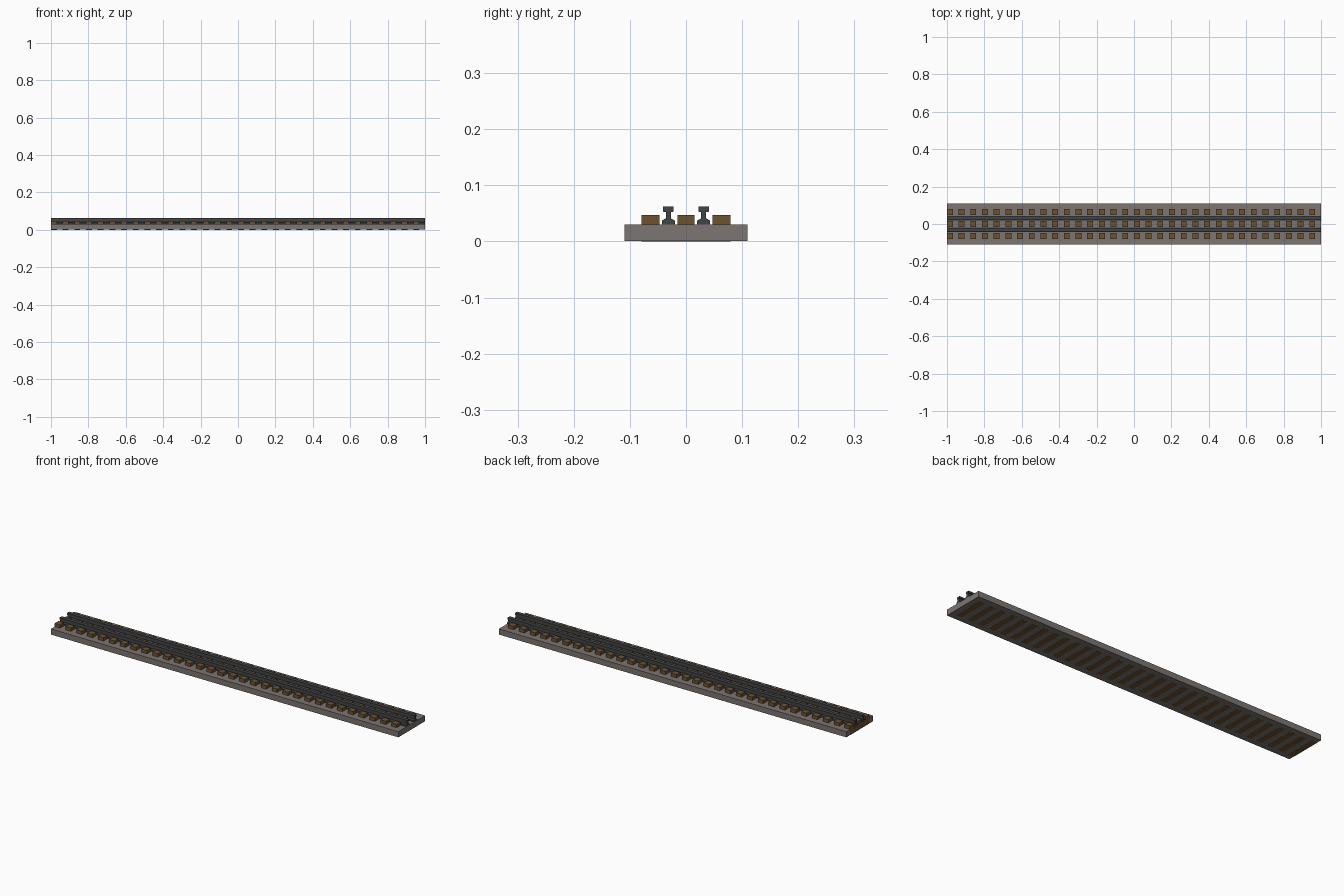
import bpy

if "Cube" in bpy.data.objects:
    bpy.data.objects.remove(bpy.data.objects["Cube"])


def material(name, rgb):
    m = bpy.data.materials.new(name)
    m.diffuse_color = (*rgb, 1)
    m.use_nodes = True
    m.node_tree.nodes["Principled BSDF"].inputs["Base Color"].default_value = m.diffuse_color
    return m


GRAVEL = material("grey_gravel", (0.20, 0.178, 0.168))
WOOD = material("brown_wood", (0.15, 0.085, 0.03))
STEEL = material("dark_steel", (0.055, 0.056, 0.06))


def extrude_x(name, profile, x0, x1, mat):
    """Solid made by sweeping a (y, z) profile along x."""
    n = len(profile)
    verts = [(x, y, z) for x in (x0, x1) for y, z in profile]
    faces = [tuple(reversed(range(n))), tuple(range(n, 2 * n))]
    faces += [(i, (i + 1) % n, (i + 1) % n + n, i + n) for i in range(n)]
    mesh = bpy.data.meshes.new(name)
    mesh.from_pydata(verts, [], faces)
    mesh.materials.append(mat)
    obj = bpy.data.objects.new(name, mesh)
    bpy.context.collection.objects.link(obj)
    return obj


# Ballast bed, a hair inside the sleepers so their undersides show
extrude_x("ballast_bed", [(-0.11, 0.0004), (0.11, 0.0004), (0.11, 0.03), (-0.11, 0.03)],
          -0.9996, 1, GRAVEL)

# Sleepers, notched where the rails pass, repeated along the bed
TOP, NOTCH = 0.047, 0.0295
half = [(0.079, 0), (0.079, TOP), (0.047, TOP), (0.047, NOTCH), (0.0155, NOTCH), (0.0155, TOP)]
sleeper_profile = half + [(-y, z) for y, z in reversed(half)]
sleepers = extrude_x("sleepers", sleeper_profile, -1, -0.96875, WOOD)
arr = sleepers.modifiers.new("repeat", 'ARRAY')
arr.count = 32
arr.use_relative_offset = False
arr.use_constant_offset = True
arr.constant_offset_displace = (0.0625, 0, 0)

# Two rails with foot, web and head
side = [(0.0115, 0.03), (0.0115, 0.037), (0.0065, 0.040), (0.0045, 0.041),
        (0.0045, 0.052), (0.0095, 0.053), (0.0095, 0.062)]
rail_profile = side + [(-y, z) for y, z in reversed(side)]
for label, cy in (("front", -0.0315), ("back", 0.0315)):
    extrude_x(label + "_rail", [(y + cy, z) for y, z in rail_profile], -1, 1, STEEL)
